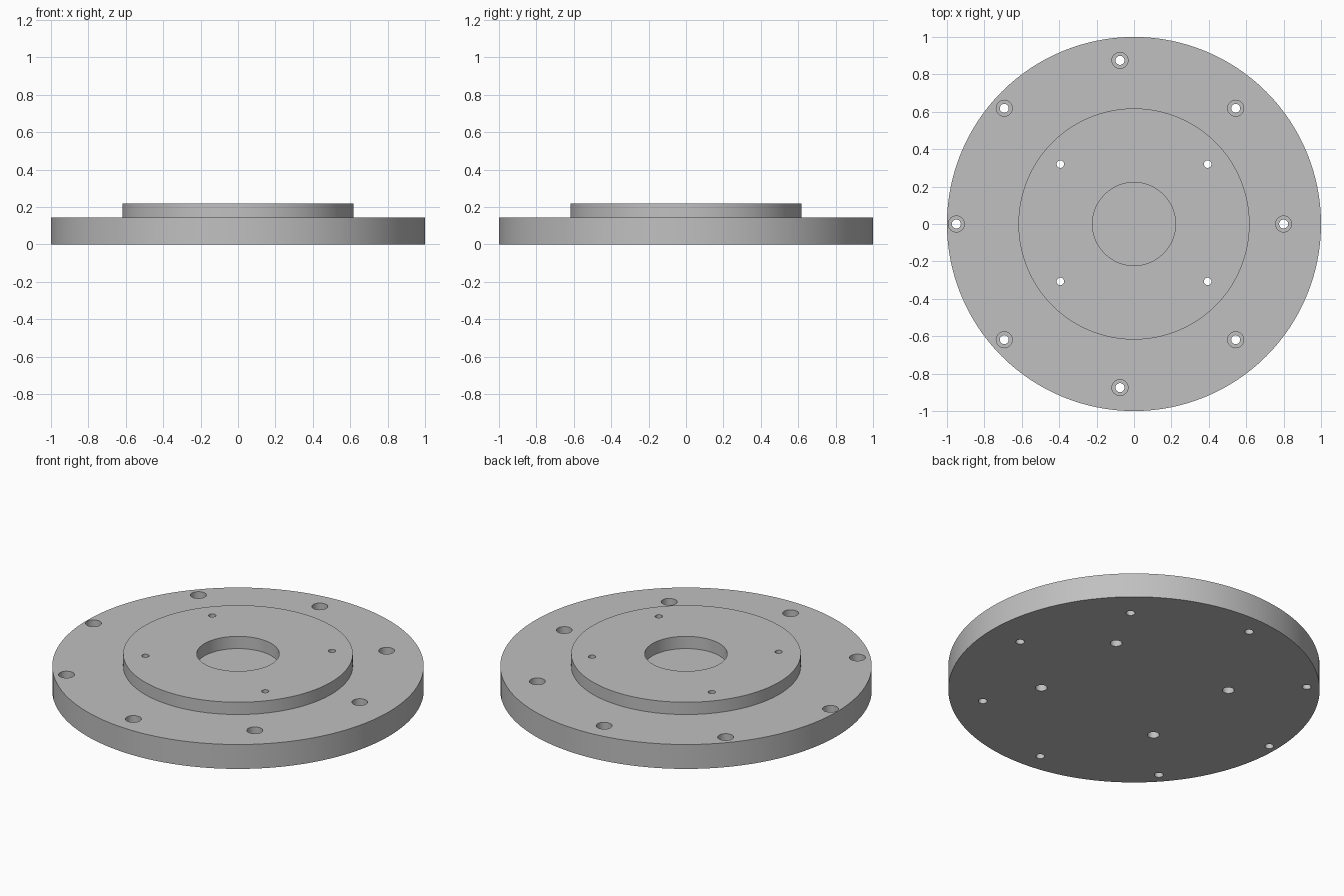
import bpy, bmesh
from math import sin, cos, pi, radians

cube = bpy.data.objects.get("Cube")
if cube:
    bpy.data.objects.remove(cube, do_unlink=True)

steel = bpy.data.materials.new("plain_grey_steel")
steel.use_nodes = True
grey = (0.53, 0.53, 0.53, 1)
steel.diffuse_color = grey
steel.node_tree.nodes["Principled BSDF"].inputs["Base Color"].default_value = grey


def lathe(bm, profile, sides, cx=0, cy=0):
    """Turn an (r, z) profile, listed bottom to top, into a closed solid."""
    rings = []
    for r, z in profile:
        rings.append([bm.verts.new((cx + r * cos(2 * pi * i / sides),
                                    cy + r * sin(2 * pi * i / sides), z))
                      for i in range(sides)])
    for low, high in zip(rings, rings[1:]):
        for i in range(sides):
            j = (i + 1) % sides
            bm.faces.new((low[i], low[j], high[j], high[i]))
    bm.faces.new(rings[0][::-1])
    bm.faces.new(rings[-1])


def make_object(name, bm):
    bmesh.ops.recalc_face_normals(bm, faces=bm.faces)
    mesh = bpy.data.meshes.new(name)
    bm.to_mesh(mesh)
    bm.free()
    mesh.materials.append(steel)
    obj = bpy.data.objects.new(name, mesh)
    bpy.context.collection.objects.link(obj)
    return obj


# Turned body: wide disc, raised hub and shallow blind bore
disc_top, hub_top = 0.145, 0.218
bm = bmesh.new()
lathe(bm, [(1, 0), (1, disc_top), (0.618, disc_top), (0.618, hub_top),
           (0.222, hub_top), (0.222, disc_top)], 128)
plate = make_object("flange_plate", bm)

# Hole cutters
bm = bmesh.new()

# Eight bolt holes on an offset circle, counterbored from above
for k in range(8):
    a = radians(45 * k)
    lathe(bm, [(0.024, -0.1), (0.024, 0.065), (0.043, 0.065), (0.043, 0.3)],
          32, -0.075 + 0.875 * cos(a), 0.875 * sin(a))

# Four hub holes, counterbored from below
for x in (-0.394, 0.394):
    for y in (-0.307, 0.32):
        lathe(bm, [(0.032, -0.1), (0.032, 0.1), (0.02, 0.1), (0.02, 0.3)], 32, x, y)
cutter = make_object("hole_cutters", bm)
cutter.hide_render = True

# Drill the holes, then drop the cutters
drill = plate.modifiers.new("drill_holes", 'BOOLEAN')
drill.operation = 'DIFFERENCE'
drill.solver = 'EXACT'
drill.object = cutter
bpy.ops.object.select_all(action='DESELECT')
plate.select_set(True)
bpy.context.view_layer.objects.active = plate
bpy.ops.object.modifier_apply(modifier=drill.name)
bpy.data.objects.remove(cutter, do_unlink=True)

# Smooth round walls, crisp edges
bpy.ops.object.shade_smooth_by_angle(angle=radians(30))
